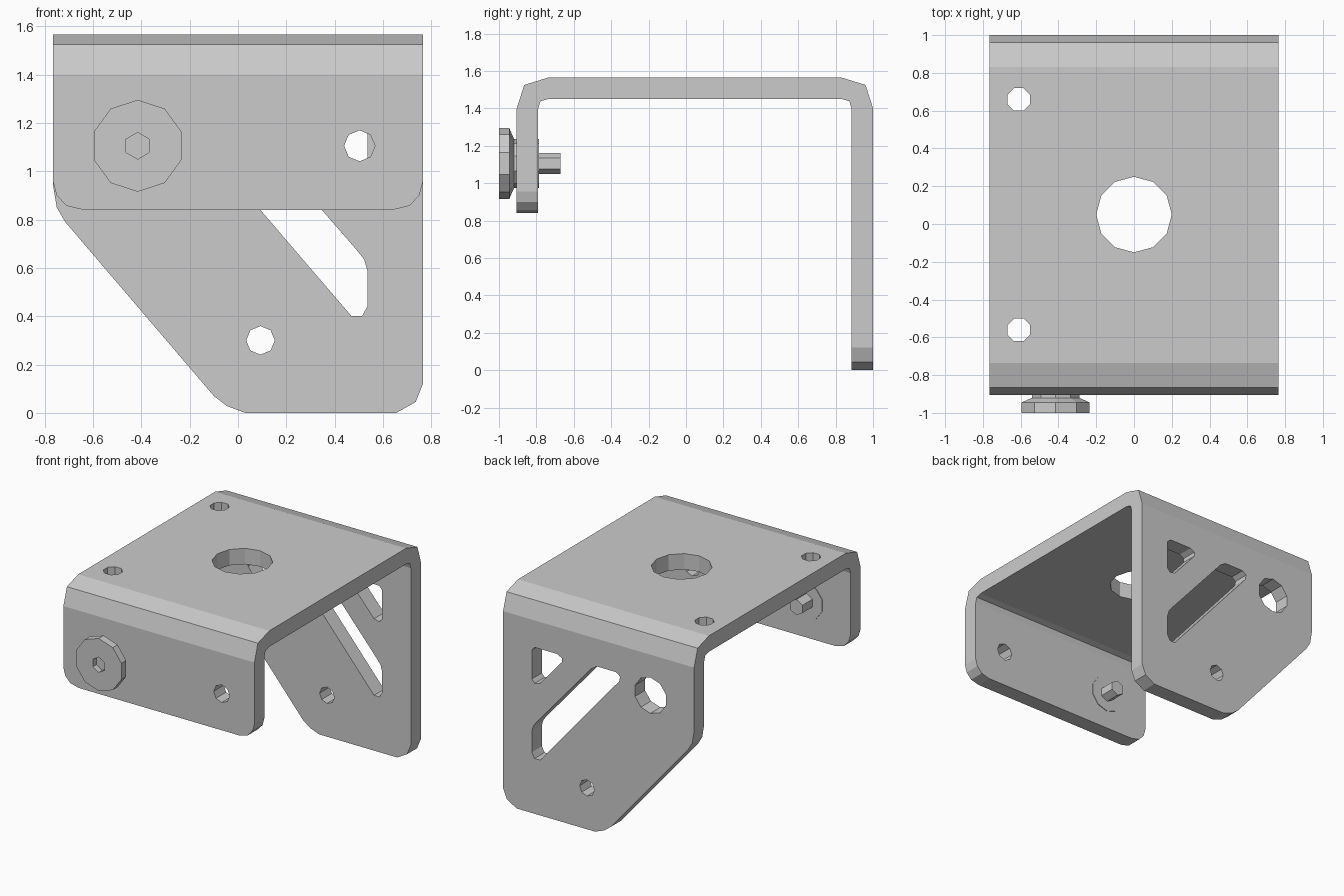
import bpy, bmesh
from math import sin, cos, pi

if "Cube" in bpy.data.objects:
    bpy.data.objects.remove(bpy.data.objects["Cube"])


def finish(bm, name):
    bmesh.ops.recalc_face_normals(bm, faces=bm.faces)
    mesh = bpy.data.meshes.new(name)
    bm.to_mesh(mesh)
    bm.free()
    ob = bpy.data.objects.new(name, mesh)
    bpy.context.collection.objects.link(ob)
    return ob


def prism(bm, pts, lo, hi, axis):
    """Extrude a 2D outline from lo to hi along an axis."""
    place = {'x': lambda a, b, t: (t, a, b),
             'y': lambda a, b, t: (a, t, b),
             'z': lambda a, b, t: (a, b, t)}[axis]
    ends = [[bm.verts.new(place(a, b, t)) for a, b in pts] for t in (lo, hi)]
    n = len(pts)
    for ring in ends:
        bm.faces.new(ring)
    for i in range(n):
        j = (i + 1) % n
        bm.faces.new((ends[0][i], ends[0][j], ends[1][j], ends[1][i]))


def circle(cx, cy, r, n, turn=0.0):
    return [(cx + r * sin(2 * pi * (i + turn) / n),
             cy + r * cos(2 * pi * (i + turn) / n)) for i in range(n)]


def lathe(name, cx, cz, rings, n):
    """Stack polygon rings (y, radius) along y."""
    bm = bmesh.new()
    loops = [[bm.verts.new((a, y, b)) for a, b in circle(cx, cz, r, n)]
             for y, r in rings]
    for lo, hi in zip(loops, loops[1:]):
        for i in range(n):
            j = (i + 1) % n
            bm.faces.new((lo[i], lo[j], hi[j], hi[i]))
    bm.faces.new(loops[0])
    bm.faces.new(loops[-1])
    return finish(bm, name)


def cut(target, shapes):
    """Subtract prisms (points, lo, hi, axis) from the target."""
    bm = bmesh.new()
    for s in shapes:
        prism(bm, *s)
    cutter = finish(bm, "cutter")
    cutter.hide_render = True
    mod = target.modifiers.new("cut", 'BOOLEAN')
    mod.operation = 'DIFFERENCE'
    mod.solver = 'EXACT'
    mod.object = cutter
    bpy.context.view_layer.objects.active = target
    bpy.ops.object.modifier_apply(modifier=mod.name)
    bpy.data.objects.remove(cutter)


# Bent sheet: U-shaped section in y/z, left long at the free ends for trimming
W = 0.765
section = [(-0.905, 0.75), (-0.905, 1.40), (-0.865, 1.525), (-0.735, 1.565),
           (0.83, 1.565), (0.96, 1.525), (1.0, 1.40), (1.0, -0.1),
           (0.885, -0.1), (0.885, 1.40), (0.873, 1.438), (0.83, 1.45),
           (-0.735, 1.45), (-0.778, 1.438), (-0.79, 1.40), (-0.79, 0.75)]
bm = bmesh.new()
prism(bm, section, -W, W, 'x')
bracket = finish(bm, "bracket")

FRONT, BACK, TOP = (-1.1, -0.6, 'y'), (0.7, 1.2, 'y'), (1.3, 1.8, 'z')

# Flange outlines: rounded front corners, slanted back edge
corner = [(0.765, 0.955), (0.75, 0.90), (0.71, 0.857), (0.64, 0.84)]
front_trim = ([(-1, 0.955)] + [(-x, z) for x, z in corner] + corner[::-1]
              + [(1, 0.955), (1, 0.6), (-1, 0.6)])
back_trim = [(-1, 0.94), (-0.765, 0.94), (-0.75, 0.85), (-0.715, 0.79),
             (-0.10, 0.07), (-0.045, 0.028), (0.03, 0), (0.655, 0),
             (0.735, 0.045), (0.765, 0.12), (1, 0.12), (1, -0.3), (-1, -0.3)]
cut(bracket, [(front_trim, *FRONT), (back_trim, *BACK)])

# Diagonal slot and small triangular window in the back flange
slot = [(0.47, 0.40), (0.513, 0.40), (0.535, 0.44), (0.535, 0.59),
        (0.522, 0.635), (0.49, 0.675), (0.06, 1.17), (0.015, 1.2),
        (-0.14, 1.2), (-0.172, 1.175), (-0.165, 1.14)]
window = [(0.295, 1.185), (0.33, 1.205), (0.51, 1.205), (0.535, 1.18),
          (0.535, 0.97), (0.512, 0.945), (0.47, 0.955), (0.295, 1.155)]

# Round holes
BX, BZ = -0.415, 1.105
cut(bracket, [
    (slot, *BACK), (window, *BACK),
    (circle(BX, BZ, 0.13, 10), *BACK),
    (circle(0.093, 0.30, 0.059, 8), *BACK),
    (circle(0.503, 1.105, 0.064, 8), *FRONT),
    (circle(0, 0.05, 0.2, 12), *TOP),
    (circle(-0.61, 0.66, 0.065, 8, 0.5), *TOP),
    (circle(-0.61, -0.56, 0.065, 8, 0.5), *TOP),
])

# Knob head with chamfer and collar passing through the front flange
head = lathe("knob_head", BX, BZ,
             [(-1.0, 0.19), (-0.945, 0.19), (-0.92, 0.132), (-0.785, 0.132)], 10)
cut(head, [(circle(BX, BZ, 0.055, 6), -1.1, -0.96, 'y')])

# Stud on the inner side
lathe("stud", BX, BZ, [(-0.85, 0.057), (-0.67, 0.057)], 6)
